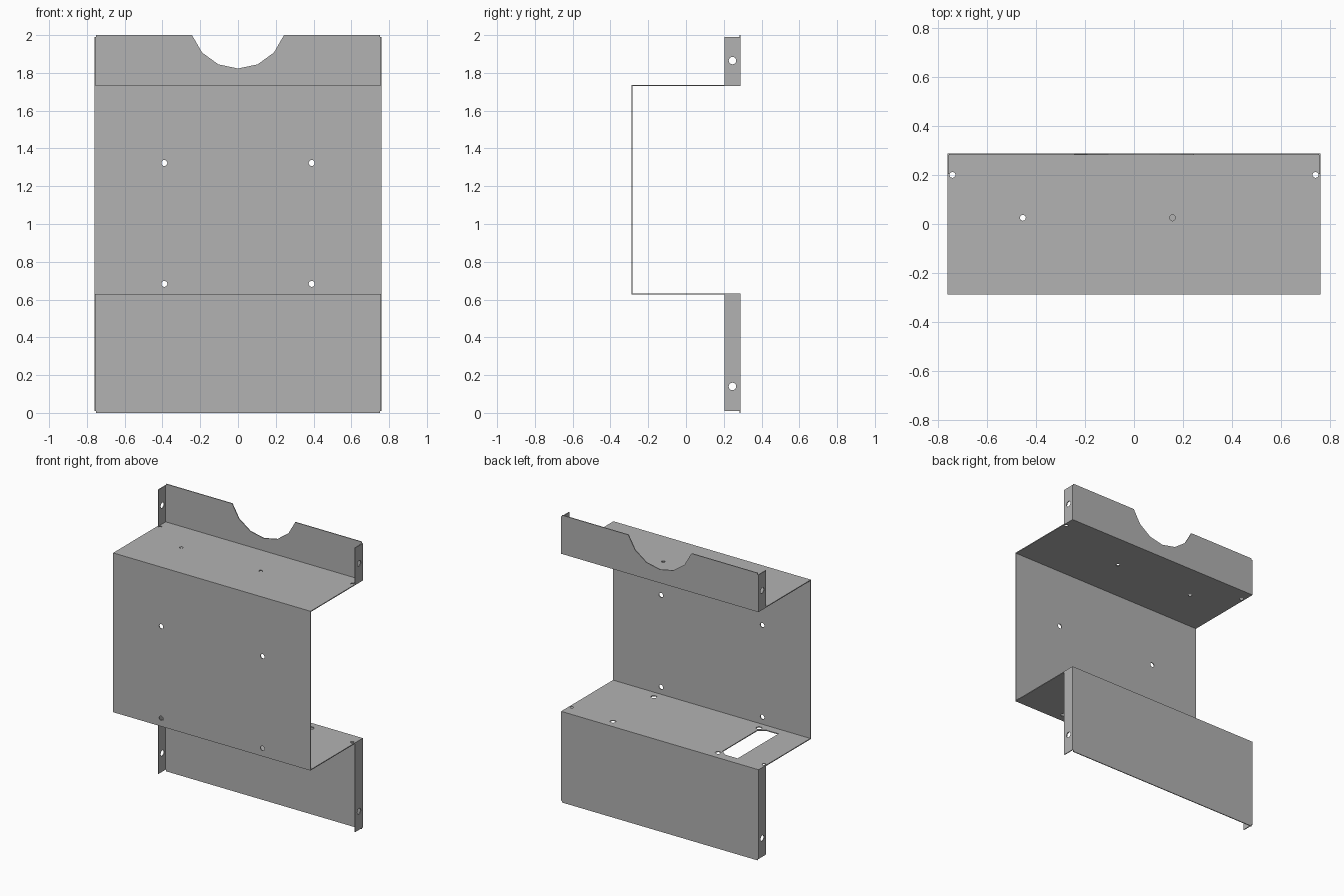
import bpy, bmesh, math
from mathutils import Matrix, Vector

cube = bpy.data.objects.get("Cube")
if cube:
    bpy.data.objects.remove(cube, do_unlink=True)

T = 0.006                       # sheet thickness
W, D = 0.76, 0.288              # half width and half depth
LOW, HIGH, TOP = 0.63, 1.733, 2.0   # shelf heights and overall height
H = T / 2

steel = bpy.data.materials.new("grey sheet steel")
steel.use_nodes = True
GREY = (0.448, 0.448, 0.448, 1)
steel.diffuse_color = GREY
steel.node_tree.nodes["Principled BSDF"].inputs["Base Color"].default_value = GREY

X, Y, Z = Vector((1, 0, 0)), Vector((0, 1, 0)), Vector((0, 0, 1))


def circle(x, y, r, n=16):
    return [(x + r * math.cos(math.tau * i / n), y + r * math.sin(math.tau * i / n)) for i in range(n)]


def rect(x0, x1, y0, y1):
    return [(x0, y0), (x1, y0), (x1, y1), (x0, y1)]


def plate(name, outline, holes, u, v, origin):
    """Flat sheet with cut-outs, drawn in the plane of u and v."""
    curve = bpy.data.curves.new(name + "_outline", "CURVE")
    curve.dimensions = "2D"
    curve.fill_mode = "BOTH"
    curve.extrude = H
    for loop in [outline] + holes:
        spline = curve.splines.new("POLY")
        spline.points.add(len(loop) - 1)
        for point, (a, b) in zip(spline.points, loop):
            point.co = (a, b, 0, 1)
        spline.use_cyclic_u = True
    temp = bpy.data.objects.new(name + "_temp", curve)
    bpy.context.collection.objects.link(temp)
    bpy.context.view_layer.update()
    evaluated = temp.evaluated_get(bpy.context.evaluated_depsgraph_get())
    mesh = bpy.data.meshes.new_from_object(evaluated)
    bpy.data.objects.remove(temp, do_unlink=True)
    bpy.data.curves.remove(curve)

    w = u.cross(v)
    place = Matrix((u, v, w)).transposed().to_4x4()
    place.translation = origin
    bm = bmesh.new()
    bm.from_mesh(mesh)
    bmesh.ops.remove_doubles(bm, verts=bm.verts, dist=1e-5)
    bmesh.ops.transform(bm, matrix=place, verts=bm.verts)
    bmesh.ops.recalc_face_normals(bm, faces=bm.faces)
    for face in bm.faces:
        face.smooth = False
    bm.to_mesh(mesh)
    bm.free()
    mesh.name = name
    mesh.materials.clear()
    mesh.materials.append(steel)
    obj = bpy.data.objects.new(name, mesh)
    bpy.context.collection.objects.link(obj)
    return obj


# Front panel with four mounting holes
plate("front_panel", rect(-W, W, LOW + H, HIGH - H),
      [circle(s * 0.39, z, 0.016) for s in (-1, 1) for z in (0.683, 1.323)],
      X, Z, Y * (H - D))

# Shelves: corner holes on both, socket cut-out and screw holes on the lower one
corners = [circle(s * 0.74, 0.2, 0.012) for s in (-1, 1)]
plate("upper_shelf", rect(-W, W, -D, D),
      corners + [circle(x, 0.025, 0.012) for x in (-0.453, 0.157)],
      X, Y, Z * HIGH)
socket = [(-0.555, -0.225), (-0.457, -0.225), (-0.415, -0.19),
          (-0.415, 0.19), (-0.457, 0.225), (-0.555, 0.225)]
screws = [circle(sx * 0.405, sy * 0.225, 0.019) for sx in (-1, 1) for sy in (-1, 1)]
plate("lower_shelf", rect(-W, W, -D, D), corners + [socket] + screws, X, Y, Z * LOW)

# Rear flanges, stepped in slightly past the side tabs
GAP, IN = 0.011, W - 0.008
plate("lower_flange",
      [(-IN, 0), (IN, 0), (IN, GAP), (W, GAP), (W, LOW - H),
       (-W, LOW - H), (-W, GAP), (-IN, GAP)],
      [], X, Z, Y * (D - H))
notch = []
for i in range(-3, 4):          # round notch in the top edge
    a = math.radians(-24 * i)
    notch.append((0.256 * math.sin(a), 2.079 - 0.256 * math.cos(a)))
notch[0] = (notch[0][0], TOP)
notch[-1] = (notch[-1][0], TOP)
plate("upper_flange",
      [(-W, HIGH + H), (W, HIGH + H), (W, TOP - GAP), (IN, TOP - GAP), (IN, TOP)]
      + notch + [(-IN, TOP), (-IN, TOP - GAP), (-W, TOP - GAP)],
      [], X, Z, Y * (D - H))

# Side tabs folded forward from the flanges
for side, s in (("left", 1), ("right", -1)):
    for level, z0, z1, zh in (("lower", GAP, LOW - H, 0.14), ("upper", HIGH + H, TOP - GAP, 1.865)):
        plate(f"{level}_{side}_tab", rect(0.203, D - T, z0, z1),
              [circle(0.246, zh, 0.02)], Y, Z, X * s * (W - H))
